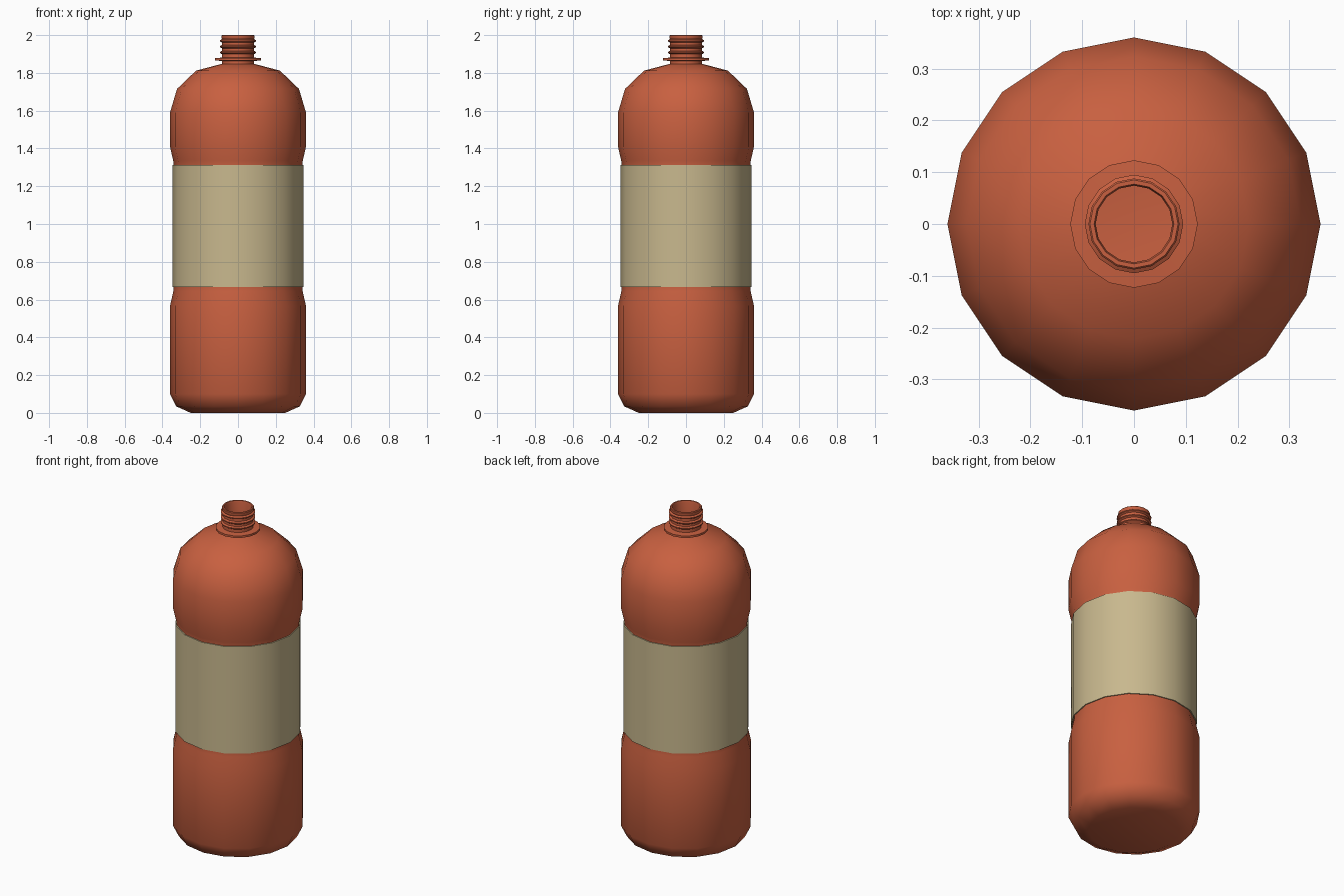
import bpy, bmesh, math

if "Cube" in bpy.data.objects:
    bpy.data.objects.remove(bpy.data.objects["Cube"])

SIDES = 16


def material(name, rgb):
    m = bpy.data.materials.new(name)
    m.diffuse_color = (*rgb, 1)
    m.use_nodes = True
    m.node_tree.nodes["Principled BSDF"].inputs["Base Color"].default_value = m.diffuse_color
    return m


def lathe(name, profile, mat, sharp_angle):
    """Revolve (radius, height) points around z; radius 0 becomes a pole."""
    bm = bmesh.new()
    rings = []
    for r, z in profile:
        n = SIDES if r > 0 else 1
        rings.append([bm.verts.new((r * math.cos(math.tau * i / SIDES),
                                    r * math.sin(math.tau * i / SIDES), z)) for i in range(n)])
    for a, b in zip(rings, rings[1:]):
        for i in range(SIDES):
            j = (i + 1) % SIDES
            if len(a) == 1:
                bm.faces.new((a[0], b[j], b[i]))
            else:
                bm.faces.new((a[i], a[j], b[j], b[i]))
    mesh = bpy.data.meshes.new(name)
    bm.to_mesh(mesh)
    bm.free()
    mesh.materials.append(mat)
    ob = bpy.data.objects.new(name, mesh)
    bpy.context.collection.objects.link(ob)
    bpy.ops.object.select_all(action='DESELECT')
    ob.select_set(True)
    bpy.context.view_layer.objects.active = ob
    bpy.ops.object.shade_smooth_by_angle(angle=math.radians(sharp_angle))
    return ob


orange = material("burnt orange", (0.58, 0.117, 0.051))
tan = material("label tan", (0.58, 0.48, 0.27))

# Base, waist and rounded shoulder
body = [(0, 0.005), (0.25, 0.0), (0.328, 0.035), (0.36, 0.10), (0.36, 0.566),
        (0.342, 0.645), (0.34, 0.667), (0.34, 1.312), (0.343, 1.335), (0.36, 1.41),
        (0.36, 1.59), (0.323, 1.715), (0.222, 1.812), (0.085, 1.848)]
lathe("bottle_body", body, orange, 50)

# Neck: support flange, three thread ridges, lip and inner wall
neck = [(0.085, 1.848), (0.085, 1.863), (0.123, 1.866), (0.123, 1.878), (0.085, 1.881)]
for z in (1.908, 1.939, 1.970):
    neck += [(0.085, z - 0.009), (0.095, z - 0.003), (0.095, z + 0.003), (0.085, z + 0.009)]
neck += [(0.088, 1.985), (0.088, 1.997), (0.085, 2.0), (0.077, 2.0), (0.074, 1.99), (0.074, 1.848)]
lathe("bottle_neck", neck, orange, 40)

# Wrap-around label
lathe("label", [(0.341, 0.667), (0.347, 0.667), (0.347, 1.312), (0.341, 1.312)], tan, 40)
